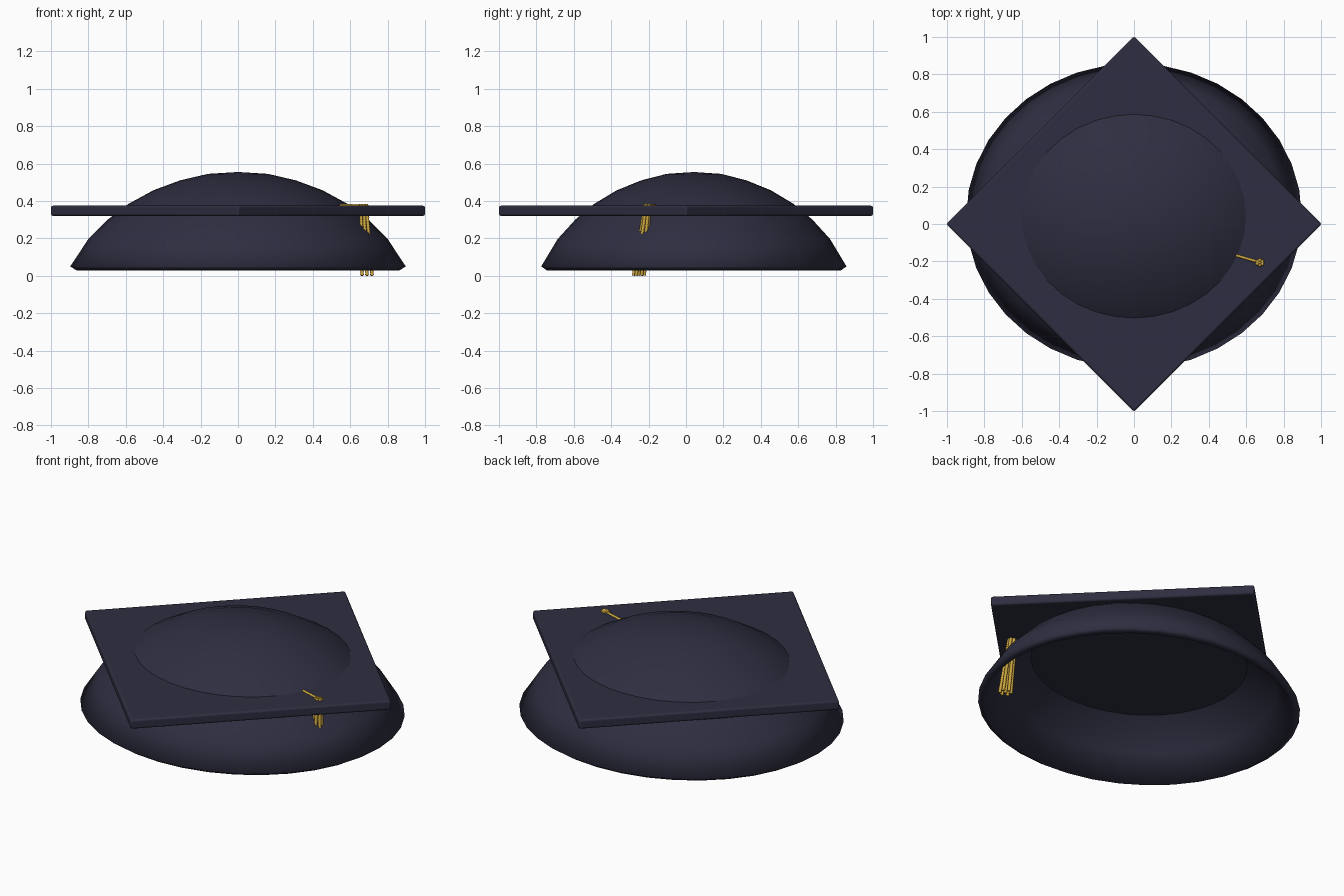
import bpy, bmesh, math
from mathutils import Vector

if "Cube" in bpy.data.objects:
    bpy.data.objects.remove(bpy.data.objects["Cube"])


def material(name, rgb):
    m = bpy.data.materials.new(name)
    m.diffuse_color = (*rgb, 1)
    m.use_nodes = True
    m.node_tree.nodes["Principled BSDF"].inputs["Base Color"].default_value = m.diffuse_color
    return m


NAVY = material("dark navy", (0.027, 0.027, 0.052))
GOLD = material("gold", (0.60, 0.38, 0.05))


def add_object(name, bm, mat):
    bmesh.ops.recalc_face_normals(bm, faces=bm.faces)
    me = bpy.data.meshes.new(name)
    bm.to_mesh(me)
    bm.free()
    me.materials.append(mat)
    ob = bpy.data.objects.new(name, me)
    bpy.context.collection.objects.link(ob)
    return ob


def ring(bm, centre, rx, ry, z, n):
    return [bm.verts.new((centre[0] + rx * math.cos(2 * math.pi * i / n),
                          centre[1] + ry * math.sin(2 * math.pi * i / n), z))
            for i in range(n)]


def bridge(bm, a, b):
    n = len(a)
    for i in range(n):
        bm.faces.new((a[i], a[(i + 1) % n], b[(i + 1) % n], b[i]))


# Skull cap: hollow oval dome with a slanted rim
OUTER = [(0.16, 0.545), (0.31, 0.51), (0.453, 0.457), (0.585, 0.385),
         (0.695, 0.302), (0.80, 0.197), (0.897, 0.05)]
INNER = [(0.862, 0.028), (0.765, 0.175), (0.665, 0.273), (0.56, 0.352),
         (0.435, 0.417), (0.298, 0.469), (0.155, 0.503)]
CENTRE, SQUASH, SIDES = (0, 0.042), 0.91, 36
bm = bmesh.new()
rings = [ring(bm, CENTRE, r, r * SQUASH, z, SIDES) for r, z in OUTER + INNER]
for a, b in zip(rings, rings[1:]):
    bridge(bm, a, b)
for edge_ring, z in ((rings[0], 0.555), (rings[-1], 0.513)):
    pole = bm.verts.new((*CENTRE, z))
    for i in range(SIDES):
        bm.faces.new((edge_ring[i], edge_ring[(i + 1) % SIDES], pole))
cap = add_object("skull_cap", bm, NAVY)
for p in cap.data.polygons:
    p.use_smooth = True

# Mortarboard: flat square turned on its corner, with softened edges
bm = bmesh.new()
low, high = (ring(bm, (0, 0), 1.004, 1.004, z, 4) for z in (0.32, 0.375))
bridge(bm, low, high)
bm.faces.new(low)
bm.faces.new(high)
board = add_object("board", bm, NAVY)
bevel = board.modifiers.new("soft_edges", "BEVEL")
bevel.width = 0.011
bevel.segments = 3
bpy.context.view_layer.objects.active = board
board.select_set(True)
bpy.ops.object.shade_smooth_by_angle(angle=math.radians(35))
board.select_set(False)


def strand(name, start, end, radius, beads):
    """Beaded cord running between two points."""
    start, end = Vector(start), Vector(end)
    axis = end - start
    turn = axis.to_track_quat("Z", "Y")
    bm = bmesh.new()
    steps = beads * 2
    loops = []
    for k in range(steps + 1):
        r = radius * (1 if k % 2 else 0.72)
        loop = ring(bm, (0, 0), r, r, axis.length * k / steps, 8)
        for v in loop:
            v.co = turn @ v.co + start
        loops.append(loop)
    for a, b in zip(loops, loops[1:]):
        bridge(bm, a, b)
    bm.faces.new(loops[0])
    bm.faces.new(loops[-1])
    ob = add_object(name, bm, GOLD)
    for p in ob.data.polygons:
        p.use_smooth = len(p.vertices) == 4


# Tassel: cord over the board, then a bundle of strands hanging down
strand("tassel_cord", (0.545, -0.168, 0.376), (0.672, -0.205, 0.376), 0.009, 12)
offsets = [(0, 0)] + [(math.cos(math.radians(30 + 60 * i)),
                       math.sin(math.radians(30 + 60 * i))) for i in range(6)]
for i, (dx, dy) in enumerate(offsets):
    strand(f"tassel_strand_{i + 1}",
           (0.672 + 0.016 * dx, -0.205 + 0.013 * dy, 0.384),
           (0.69 + 0.031 * dx, -0.252 + 0.029 * dy, 0.001), 0.0105, 28)
